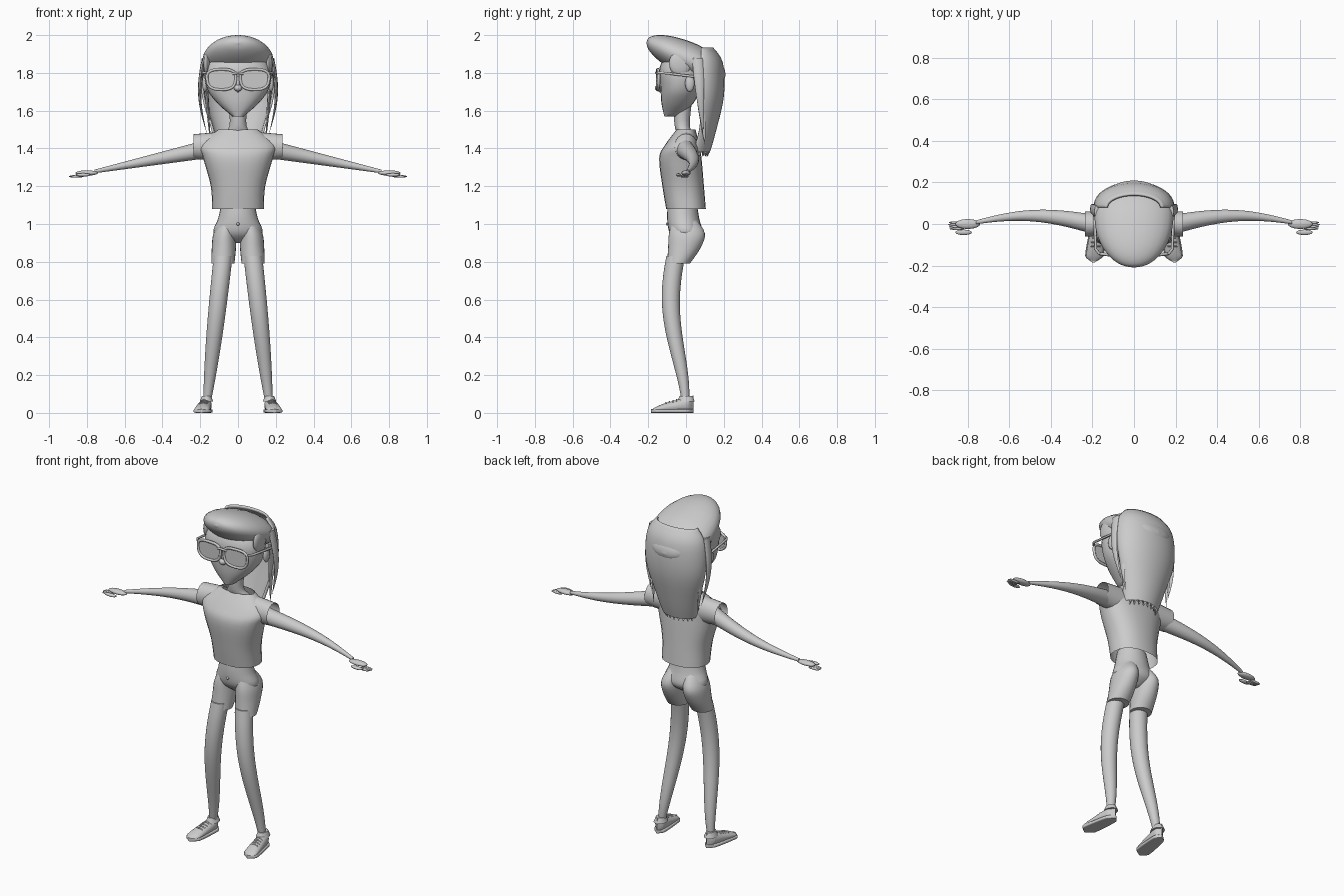
import bpy, bmesh, math
from math import sin, cos, pi

cube = bpy.data.objects.get("Cube")
if cube:
    bpy.data.objects.remove(cube, do_unlink=True)

clay = bpy.data.materials.new("plain_grey")
clay.use_nodes = True
grey = (.6, .6, .6, 1)
clay.diffuse_color = grey
clay.node_tree.nodes["Principled BSDF"].inputs["Base Color"].default_value = grey


def place(name, data, mirror):
    """Link an object to the scene, optionally mirrored across x."""
    data.materials.append(clay)
    ob = bpy.data.objects.new(name, data)
    bpy.context.collection.objects.link(ob)
    if mirror:
        ob.modifiers.new("mirror", 'MIRROR')
    return ob


def finish(name, bm, mirror=False):
    """Turn a bmesh into a smooth object with sharp edges kept."""
    bmesh.ops.recalc_face_normals(bm, faces=bm.faces)
    mesh = bpy.data.meshes.new(name)
    bm.to_mesh(mesh)
    bm.free()
    ob = place(name, mesh, mirror)
    bpy.ops.object.select_all(action='DESELECT')
    ob.select_set(True)
    bpy.context.view_layer.objects.active = ob
    bpy.ops.object.shade_smooth_by_angle(angle=math.radians(50))
    return ob


def smooth_rings(rings, steps=4):
    """Catmull-Rom interpolation between the given sections."""
    out = []
    last = len(rings) - 1
    for i in range(last):
        near = [rings[max(0, min(last, i + k))] for k in (-1, 0, 1, 2)]
        for s in range(steps):
            t = s / steps
            out.append([b + t * (c - a + t * (2 * a - 5 * b + 4 * c - d
                                              + t * (3 * b - a - 3 * c + d))) / 2
                        for a, b, c, d in zip(*near)])
    return out + [list(rings[last])]


def skin(bm, rows, closed):
    """Bridge consecutive rows of vertices with quads."""
    for low, high in zip(rows, rows[1:]):
        count = len(low)
        for i in range(count if closed else count - 1):
            j = (i + 1) % count
            bm.faces.new((low[i], low[j], high[j], high[i]))


def squircle(angle, power):
    """Point on a unit circle squared off by the power."""
    return [math.copysign(abs(v) ** (2 / power), v) for v in (cos(angle), sin(angle))]


def loft(name, axis, rings, mirror=False, caps=True, sides=24, power=2, floor=0):
    """Sections are (position along axis, centre a, centre b, radius a, radius b)."""
    bm = bmesh.new()
    rows = []
    for pos, ca, cb, ra, rb in smooth_rings(rings):
        row = []
        for i in range(sides):
            u, v = squircle(math.tau * i / sides, power)
            a = ca + max(ra, .001) * u
            b = cb + max(rb, .001) * v
            x, y, z = {'x': (pos, a, b), 'y': (a, pos, b), 'z': (a, b, pos)}[axis]
            row.append(bm.verts.new((x, y, max(z, floor))))
        rows.append(row)
    skin(bm, rows, True)
    if caps:
        bm.faces.new(rows[0])
        bm.faces.new(rows[-1])
    return finish(name, bm, mirror)


def ball(name, centre, radii, mirror=False):
    """An ellipsoid."""
    bm = bmesh.new()
    bmesh.ops.create_uvsphere(bm, u_segments=16, v_segments=10, radius=1)
    bmesh.ops.scale(bm, vec=radii, verts=bm.verts)
    bmesh.ops.translate(bm, vec=centre, verts=bm.verts)
    return finish(name, bm, mirror)


def tube(name, points, radius, mirror=False, cyclic=False):
    """A thin bent rod through a few points."""
    curve = bpy.data.curves.new(name, 'CURVE')
    curve.dimensions = '3D'
    curve.bevel_depth = radius
    curve.bevel_resolution = 1
    curve.use_fill_caps = True
    spline = curve.splines.new('POLY')
    spline.points.add(len(points) - 1)
    for point, co in zip(spline.points, points):
        point.co = (*co, 1)
    spline.use_cyclic_u = cyclic
    return place(name, curve, mirror)


def span(start, end, count):
    """Evenly spaced values including both ends."""
    return [start + (end - start) * i / (count - 1) for i in range(count)]


# Shirt with open sleeves
loft("shirt", 'z', [(1.08, 0, 0, .137, .105), (1.2, 0, -.015, .144, .11),
                    (1.35, 0, -.03, .185, .112), (1.42, 0, -.02, .2, .09),
                    (1.5, 0, 0, .105, .05)], caps=False, power=2.3)
loft("sleeve", 'x', [(x, 0, 1.41, .06, .085 - x / 12) for x in span(.1, .235, 3)],
     mirror=True, caps=False)


# Arms follow a gentle bend, ending in a flat hand with fingers
def arm_centre(x):
    return .04 * sin(pi * (x - .2) / .6), 1.43 - x / 5


loft("arm", 'x', [(x, *arm_centre(x), .06 - x / 15, .06 - x / 15) for x in span(.14, .76, 7)],
     mirror=True)
ball("palm", (.8, *arm_centre(.8)), (.06, .024, .014), mirror=True)
ball("thumb", (.82, -.04, 1.26), (.04, .013, .009), mirror=True)
for i in range(4):
    ball("finger", (.86 - .004 * abs(i - 1), .007 - i / 100, 1.252), (.035, .006, .007), mirror=True)

# Hips and shorts
loft("shorts_hips", 'z', [(1.12, 0, -.02, .085, .075), (1.03, 0, -.015, .105, .085),
                          (.95, 0, 0, .128, .085), (.9, 0, 0, .03, .03)])
loft("shorts_leg", 'z', [(1.03, .05, -.01, .04, .06), (.95, .07, .005, .06, .095),
                         (.87, .075, -.01, .064, .085), (.79, .08, -.04, .061, .06)],
     mirror=True)
ball("shorts_button", (0, -.1, 1), (.008, .006, .008))


# Legs lean outward and bow forward at the knee
def leg_ring(z):
    radius = .05 - .036 * (1 - z) ** 3
    return z, .17 - .11 * z, -.08 * sin(pi * z / 1.2) ** 2, radius, radius


loft("leg", 'z', [leg_ring(z) for z in span(.05, .83, 9)], mirror=True)


# Shoes with soles, collars and laces
def shoe_ring(t, grow=0):
    width = (.025 + .018 * t ** .5) * (1 - abs(2 * t - 1) ** 5) ** .5 + grow
    height = .046 - .03 * t
    return .04 - .225 * t, .165 + .03 * t, height, width, height * (1 - t ** 8)


steps = span(0, 1, 10)
loft("shoe_upper", 'y', [shoe_ring(t) for t in steps], mirror=True, floor=.01)
soles = [shoe_ring(t, .005) for t in steps]
loft("shoe_sole", 'y', [(y, x, .01, w, .01) for y, x, _, w, _ in soles], mirror=True, power=5)
loft("shoe_collar", 'z', [(z, .167, 0, .12 / 2 - z / 2.5, .07 - z / 2.5)
                          for z in span(.06, .09, 3)], mirror=True)
for t in span(.4, .65, 4):
    y, x, height, width, _ = shoe_ring(t)
    top = 2 * height + .002
    side = width * .6
    tube("shoe_lace", [(x - side, y, top - .01), (x, y, top), (x + side, y, top - .01)],
         .004, mirror=True)

# Neck, head, nose and ears
loft("neck", 'z', [(1.42, 0, 0, .13, .06), (1.47, 0, 0, .085, .045),
                   (1.52, 0, -.02, .045, .04), (1.64, 0, -.02, .05, .05)])
loft("head", 'z', [(1.57, 0, -.075, .03, .04), (1.64, 0, -.045, .11, .085),
                   (1.72, 0, -.03, .165, .105), (1.83, 0, -.02, .172, .12),
                   (1.93, 0, 0, .1, .08)], power=2.3)
ball("nose_tip", (0, -.145, 1.72), (.022, .02, .018))
ball("nose_bridge", (0, -.135, 1.74), (.012, .017, .045))
ball("ear", (.175, .02, 1.745), (.015, .025, .045), mirror=True)

# Glasses: rounded rims with thin lenses, bridge and temples
rim = []
for i in range(24):
    u, v = squircle(math.tau * i / 24, 2.8)
    x = .088 + (.076 + .006 * v) * u
    rim.append((x, -.15 + max(0, x - .1) / 10, 1.765 + .054 * v))
tube("glasses_rim", rim, .008, mirror=True, cyclic=True)
bm = bmesh.new()
bm.faces.new([bm.verts.new(p) for p in rim])
finish("glasses_lens", bm, mirror=True)
tube("glasses_bridge", [(-.03, -.15, 1.795), (0, -.158, 1.8), (.03, -.15, 1.795)], .007)
tube("glasses_temple", [(.165, -.145, 1.8), (.185, -.12, 1.8), (.19, .05, 1.78),
                        (.18, .1, 1.745)], .007, mirror=True)

# Hair: swept crown rising into a quiff at the front
crown = []
for angle in span(-pi / 2, pi / 2, 11):
    y = .04 + sin(angle) * (.25 if angle < 0 else .17)
    crown.append((y, 0, 1.875 - .4 * y, .19 * cos(angle), .1 * cos(angle)))
loft("hair_crown", 'y', crown)
ball("hair_temple", (.165, -.03, 1.85), (.018, .06, .065), mirror=True)

# Long back hair: a curved curtain with ragged ends
bm = bmesh.new()
rows = []
columns = 24
curtain = smooth_rings([(1.93, .13, .06, .08), (1.85, .18, .11, .08), (1.68, .185, .11, .085),
                        (1.5, .135, .085, .07), (1.36, .105, .085, .03)])
for z, width, depth, centre in curtain:
    row = []
    for i in range(columns + 1):
        a = pi * i / columns
        rise = .06 * (i % 2) if z == curtain[-1][0] else 0
        row.append(bm.verts.new((width * cos(a), centre + depth * sin(a), z + rise)))
    rows.append(row)
skin(bm, rows, False)
solid = finish("hair_back", bm).modifiers.new("thickness", 'SOLIDIFY')
solid.thickness = .012
solid.offset = 0


# Loose strands hanging beside the face, tapering to a point
def strand(name, top, bottom, x, lean, y, bulge):
    rings = []
    for t in span(0, 1, 7):
        size = 1 - t ** 2
        rings.append((top + (bottom - top) * t, x - lean * t + bulge * sin(pi * t),
                      y + .03 * t, .011 * size, .028 * size))
    loft(name, 'z', rings, mirror=True, sides=8)


strand("hair_outer_strand", 1.88, 1.48, .18, .015, .06, .03)
strand("hair_inner_strand", 1.8, 1.42, .175, .03, .07, 0)
